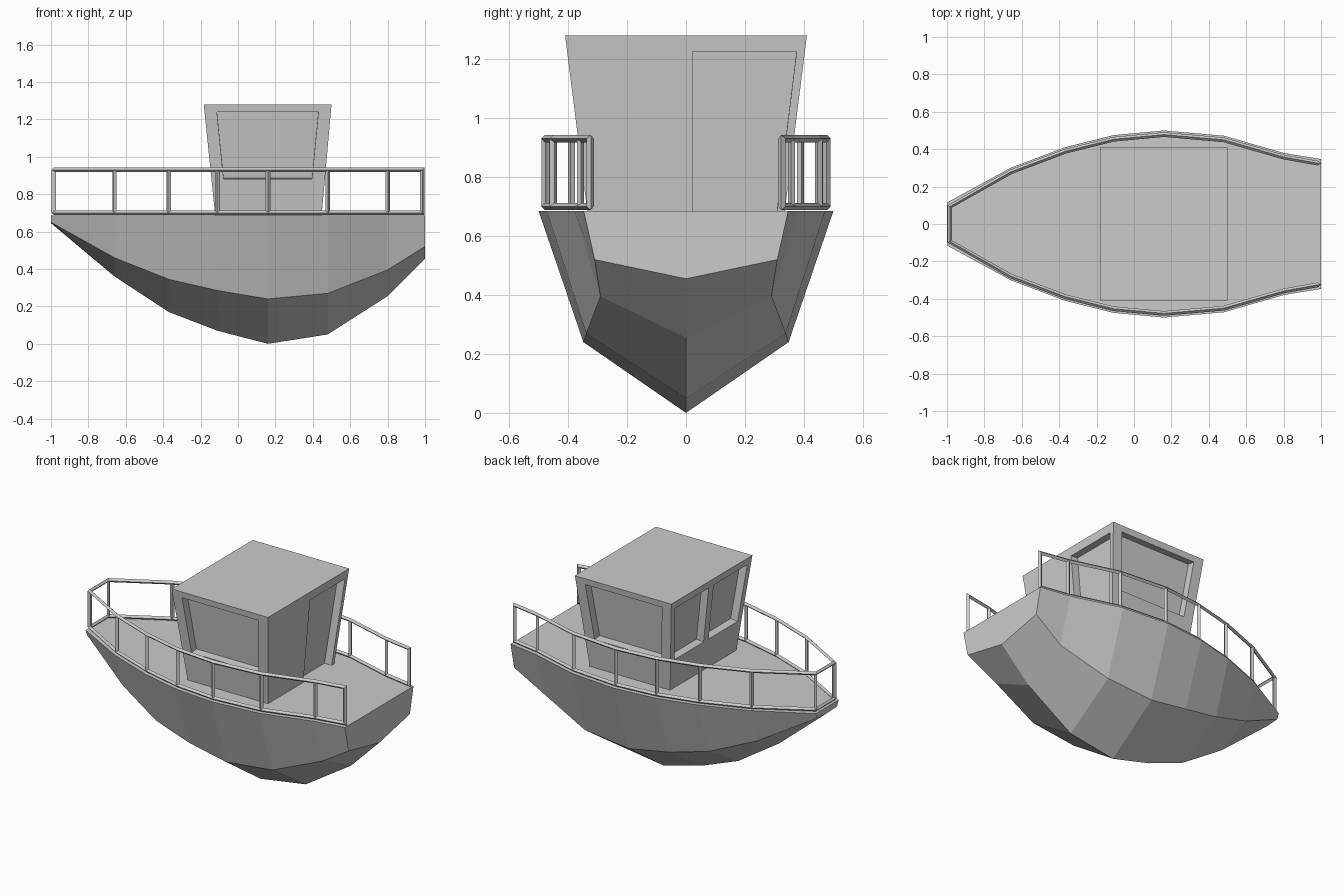
import bpy, bmesh
from mathutils import Vector

if "Cube" in bpy.data.objects:
    bpy.data.objects.remove(bpy.data.objects["Cube"])

DECK = 0.685
# station: x, deck half width, chine half width, chine z, keel z
STATIONS = [
    (-1.00, 0.115, 0.10, 0.65, 0.645),
    (-0.66, 0.300, 0.22, 0.46, 0.36),
    (-0.37, 0.410, 0.30, 0.345, 0.17),
    (-0.11, 0.475, 0.335, 0.285, 0.07),
    (0.16, 0.500, 0.348, 0.24, 0.00),
    (0.48, 0.472, 0.338, 0.27, 0.05),
    (0.80, 0.380, 0.29, 0.395, 0.255),
    (1.00, 0.347, 0.31, 0.52, 0.455),
]


def make_object(name, verts, faces):
    mesh = bpy.data.meshes.new(name)
    mesh.from_pydata([tuple(v) for v in verts], [], faces)
    bm = bmesh.new()
    bm.from_mesh(mesh)
    bmesh.ops.recalc_face_normals(bm, faces=bm.faces)
    bm.to_mesh(mesh)
    bm.free()
    obj = bpy.data.objects.new(name, mesh)
    bpy.context.collection.objects.link(obj)
    return obj


def apply_modifiers(obj):
    bpy.context.view_layer.objects.active = obj
    for mod in list(obj.modifiers):
        bpy.ops.object.modifier_apply(modifier=mod.name)


# Hull: five-point sections lofted bow to stern
verts, faces = [], []
for x, w, c, cz, kz in STATIONS:
    verts += [(x, -w, DECK), (x, -c, cz), (x, 0, kz), (x, c, cz), (x, w, DECK)]
for i in range(len(STATIONS) - 1):
    a, b = i * 5, i * 5 + 5
    faces += [(a + j, b + j, b + (j + 1) % 5, a + (j + 1) % 5) for j in range(5)]
faces += [(0, 1, 2, 3, 4), tuple(range(len(verts) - 5, len(verts)))]
make_object("hull", verts, faces)

# Railing: strip following the deck edge, turned into bars
side = [(min(max(x, -0.985), 0.985), w - 0.022) for x, w, *_ in STATIONS]
path = [(x, -w) for x, w in reversed(side)] + side
verts = [(x, y, z) for x, y in path for z in (0.70, 0.93)]
faces = [(2 * i, 2 * i + 2, 2 * i + 3, 2 * i + 1) for i in range(len(path) - 1)]
railing = make_object("railing", verts, faces)
wire = railing.modifiers.new("bars", 'WIREFRAME')
wire.thickness = 0.025
wire.use_boundary = True
wire.use_even_offset = True
apply_modifiers(railing)

# Cabin: box flaring outwards to the roof
BASE, ROOF = 0.685, 1.28


def blend(low, high, z):
    return low + (high - low) * (z - BASE) / (ROOF - BASE)


def front_x(z):
    return blend(-0.122, -0.183, z)


def aft_x(z):
    return blend(0.447, 0.50, z)


def half_y(z):
    return blend(0.335, 0.41, z)


verts = []
for z in (BASE, ROOF):
    h = half_y(z)
    verts += [(front_x(z), -h, z), (aft_x(z), -h, z), (aft_x(z), h, z), (front_x(z), h, z)]
faces = [(0, 1, 2, 3), (4, 5, 6, 7)]
faces += [(i, (i + 1) % 4, (i + 1) % 4 + 4, i + 4) for i in range(4)]
cabin = make_object("cabin", verts, faces)


# Recesses: an outline on a wall, cut in along the wall normal
def recess(outline, depth=0.05):
    pts = [Vector(p) for p in outline]
    n = (pts[1] - pts[0]).cross(pts[3] - pts[0]).normalized() * depth
    cutter = make_object("recess_cutter", [p - n for p in pts] + [p + n for p in pts],
                         [(0, 1, 2, 3), (4, 5, 6, 7)] +
                         [(i, (i + 1) % 4, (i + 1) % 4 + 4, i + 4) for i in range(4)])
    mod = cabin.modifiers.new("recess", 'BOOLEAN')
    mod.operation = 'DIFFERENCE'
    mod.solver = 'EXACT'
    mod.object = cutter
    apply_modifiers(cabin)
    bpy.data.objects.remove(cutter)


for s in (-1, 1):
    # side window
    recess([(x, s * half_y(z), z) for x, z in
            ((-0.077, 0.88), (0.395, 0.88), (0.43, 1.24), (-0.113, 1.24))])
    # forward window
    recess([(front_x(z), s * y, z) for y, z in
            ((0.025, 0.88), (0.32, 0.88), (0.365, 1.235), (0.025, 1.235))])
# aft doorway, running down to the deck
recess([(aft_x(z), y, z) for y, z in
        ((0.022, 0.60), (0.298, 0.60), (0.375, 1.225), (0.022, 1.225))])
